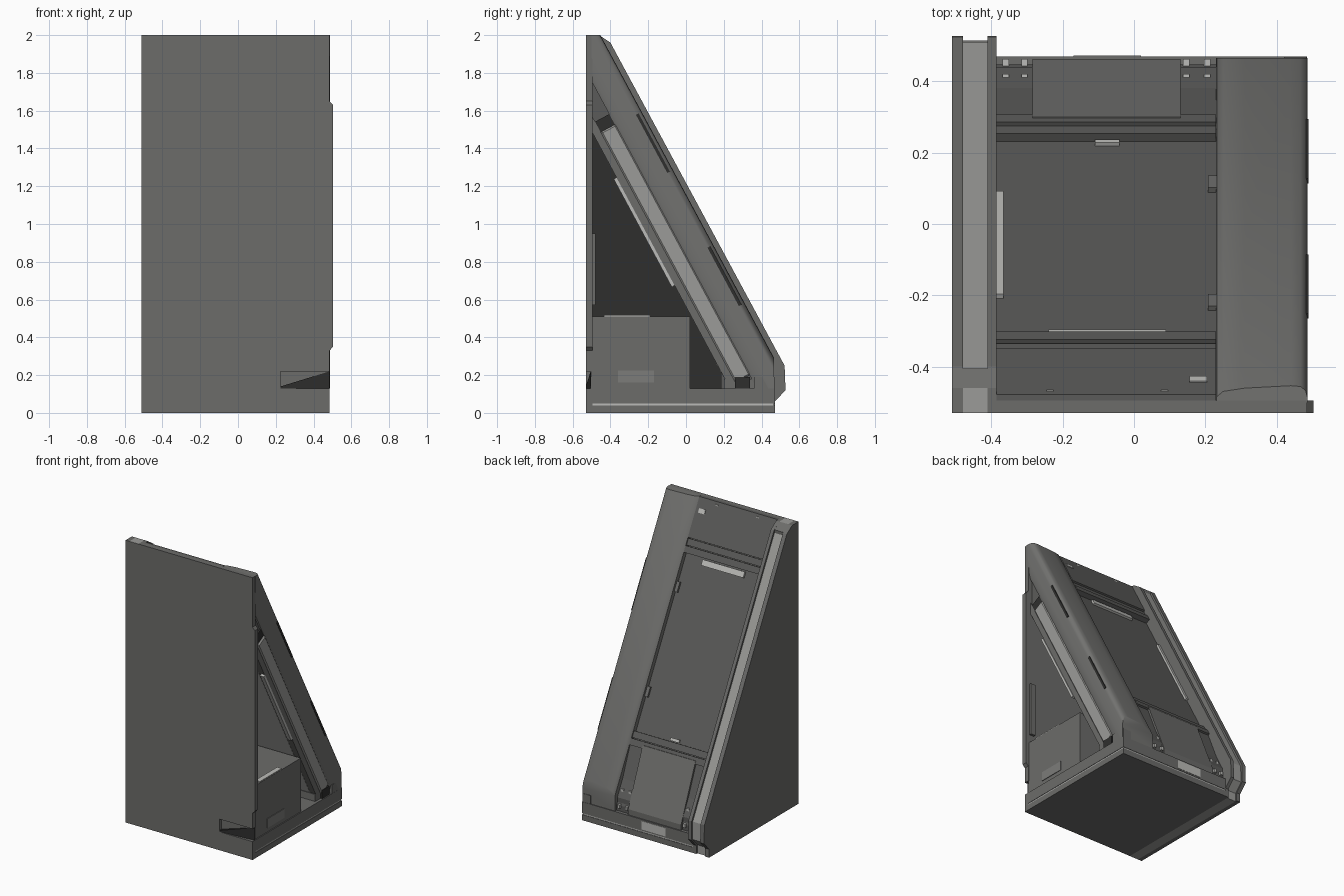
import bpy, bmesh, math
from mathutils import Vector

if "Cube" in bpy.data.objects:
    bpy.data.objects.remove(bpy.data.objects["Cube"])

# Sloped frame: t runs down the rear slope, d points out of it
U = Vector((0, 0.474, -0.881)).normalized()
N = Vector((0, 0.881, 0.474)).normalized()
P0 = Vector((0, -0.40, 1.96))
MAIN, PANEL, BLACK, MID, LIGHT = 0.15, 0.105, 0.028, 0.33, 0.5


def on_slope(x, t, d):
    return Vector((x, 0, 0)) + P0 + U * t + N * d


def color(ob, v):
    key = "grey_%03d" % int(v * 1000)
    mat = bpy.data.materials.get(key) or bpy.data.materials.new(key)
    mat.diffuse_color = (v, v, v * 0.96, 1)
    mat.use_nodes = True
    mat.node_tree.nodes["Principled BSDF"].inputs["Base Color"].default_value = mat.diffuse_color
    ob.data.materials.clear()
    ob.data.materials.append(mat)
    return ob


def loft(name, ring_a, ring_b, clips=(), bevel=0, smooth=False, tone=MAIN):
    """Solid between two matching rings, cut by planes (point, outward normal)."""
    bm = bmesh.new()
    a = [bm.verts.new(p) for p in ring_a]
    b = [bm.verts.new(p) for p in ring_b]
    bm.faces.new(a)
    bm.faces.new(b[::-1])
    for i in range(len(a)):
        j = (i + 1) % len(a)
        bm.faces.new((a[j], a[i], b[i], b[j]))
    for co, no in clips:
        cut = bmesh.ops.bisect_plane(bm, geom=bm.verts[:] + bm.edges[:] + bm.faces[:],
                                     plane_co=co, plane_no=no, clear_outer=True)
        edges = [e for e in cut['geom_cut'] if isinstance(e, bmesh.types.BMEdge)]
        if edges:
            bmesh.ops.holes_fill(bm, edges=edges)
    bmesh.ops.recalc_face_normals(bm, faces=bm.faces[:])
    me = bpy.data.meshes.new(name)
    bm.to_mesh(me)
    bm.free()
    ob = bpy.data.objects.new(name, me)
    bpy.context.collection.objects.link(ob)
    if bevel:
        m = ob.modifiers.new("bevel", 'BEVEL')
        m.width, m.segments = bevel, 1
    if smooth:
        bpy.context.view_layer.objects.active = ob
        ob.select_set(True)
        bpy.ops.object.shade_smooth_by_angle(angle=math.radians(50))
        ob.select_set(False)
    return color(ob, tone)


def side_prism(name, yz, x0, x1, **k):
    return loft(name, [(x0, y, z) for y, z in yz], [(x1, y, z) for y, z in yz], **k)


def box(name, x0, x1, y0, y1, z0, z1, **k):
    return side_prism(name, [(y0, z0), (y1, z0), (y1, z1), (y0, z1)], x0, x1, **k)


def slope_box(name, x0, x1, t0, t1, d0, d1, **k):
    td = [(t0, d0), (t1, d0), (t1, d1), (t0, d1)]
    return loft(name, [on_slope(x0, *p) for p in td], [on_slope(x1, *p) for p in td], **k)


FRONT = ((0, -0.50, 0), (0, -1, 0))
TOP = ((0, 0, 2.0), (0, 0, 1))
FLOOR = ((0, 0, 0.13), (0, 0, -1))
BACK = ((0, 0.465, 0), (0, 1, 0))
CLIPS = [FRONT, TOP, FLOOR, BACK]

# Base with thin trim line on the right and rear
box("base_lower", -0.385, 0.485, -0.53, 0.47, 0, 0.04)
box("base_seam", -0.385, 0.482, -0.52, 0.467, 0.04, 0.05, tone=LIGHT)
box("base_upper", -0.385, 0.485, -0.53, 0.47, 0.05, 0.13)

# Front plate with raised right tab and slot
xz = [(-0.385, 0), (0.485, 0), (0.485, 0.13), (0.225, 0.13), (0.225, 0.22), (0.485, 0.22),
      (0.485, 0.33), (0.503, 0.35), (0.503, 1.63), (0.485, 1.65), (0.485, 2), (-0.385, 2)]
loft("front_plate", [(x, -0.53, z) for x, z in xz], [(x, -0.495, z) for x, z in xz])
box("slot_back", 0.225, 0.48, -0.505, -0.49, 0.13, 0.22)
loft("slot_ramp", [(0.225, -0.53, 0.13), (0.225, -0.53, 0.14), (0.225, -0.50, 0.14)],
     [(0.485, -0.505, 0.13), (0.485, -0.505, 0.22), (0.485, -0.50, 0.22)], tone=BLACK)


# Left wall: light channel recessed between two rails, dark inside lining
def wall_profile(i):
    return [(-0.53, 0), (-0.53, 2), (-0.46, 2), (-0.40 - i, 1.96 - i * 0.5),
            (0.522 - i, 0.25 - i * 0.5), (0.527 - i, 0.12), (0.47 - i, 0.06), (0.47 - i, 0)]


side_prism("left_wall_outer", wall_profile(0), -0.51, -0.48)
side_prism("left_wall_inner", wall_profile(0), -0.41, -0.385)
side_prism("left_wall_channel", wall_profile(0.012), -0.48, -0.41, tone=MID)
side_prism("left_wall_cap", [(-0.53, 1.9), (-0.53, 2), (-0.46, 2), (-0.405, 1.963),
                             (-0.405, 1.9)], -0.48, -0.41)
box("left_wall_front", -0.50, -0.39, -0.5305, -0.52, 0.0, 1.999)
side_prism("inner_lining", [(-0.495, 0.13), (-0.495, 1.5), (0.23, 0.13)], -0.386, -0.38, tone=BLACK)

# Corner beam along the right of the slope, softly rounded at its ridge
arc = [(0.23, -0.085), (0.232, -0.055), (0.25, -0.042), (0.31, -0.034), (0.44, -0.028),
       (0.467, -0.03), (0.481, -0.04), (0.487, -0.06), (0.486, -0.12), (0.478, -0.165),
       (0.468, -0.185), (0.23, -0.185)]
loft("corner_beam", [on_slope(x, -0.3, d) for x, d in arc],
     [on_slope(x, 2.2, d) for x, d in arc], clips=CLIPS, smooth=True, tone=0.17)
for t in (0.40, 1.2):
    slope_box("beam_vent", 0.475, 0.489, t, t + 0.35, -0.062, -0.046, tone=BLACK)

# Upper joint, light tube and frame under the beam
slope_box("beam_upper_joint", 0.2, 0.455, -0.3, 0.36, -0.27, -0.18, clips=CLIPS, tone=PANEL)
slope_box("tube_socket", 0.3, 0.465, 0.33, 0.393, -0.27, -0.18, clips=CLIPS, tone=BLACK)
slope_box("side_light_tube", 0.40, 0.475, 0.393, 1.90, -0.27, -0.18,
          clips=[FLOOR], bevel=0.008, tone=MID)
slope_box("side_frame", 0.30, 0.465, -0.1, 2.1, -0.31, -0.27, clips=CLIPS)
slope_box("side_grip", 0.44, 0.47, 0.644, 1.293, -0.327, -0.31, tone=LIGHT)

# Rear sloped panel with header, frame bars and grips
slope_box("rear_panel", -0.385, 0.42, -0.3, 2.2, -0.30, -0.085,
          clips=CLIPS + [((0, 0.44, 0), (0, 1, 0))], tone=PANEL)
slope_box("rear_panel_lining", -0.385, 0.42, 0.0, 2.2, -0.311, -0.30, clips=CLIPS, tone=LIGHT)
slope_box("rear_header", -0.385, 0.23, -0.3, 0.20, -0.085, -0.05, clips=CLIPS, tone=PANEL)
for t in (0.205, 1.49):
    slope_box("frame_bar", -0.385, 0.23, t, t + 0.045, -0.085, -0.06, tone=PANEL)
    slope_box("frame_bar_step", -0.385, 0.23, t + 0.05, t + 0.095, -0.085, -0.05, tone=PANEL)
slope_box("rear_side_grip", -0.385, -0.366, 0.56, 1.17, -0.085, -0.07, tone=LIGHT)
slope_box("rear_lower_grip", -0.11, -0.04, 1.465, 1.485, -0.085, -0.075, tone=LIGHT)
slope_box("rear_upper_grip", -0.24, 0.09, 0.31, 0.35, -0.085, -0.07, tone=LIGHT)
for t in (0.49, 1.19):
    slope_box("panel_hinge", 0.208, 0.235, t, t + 0.07, -0.085, -0.07)
for x in (-0.235, 0.085):
    box("header_clip", x - 0.01, x + 0.01, -0.50, -0.465, 1.965, 1.985, tone=LIGHT)
slope_box("header_tag", 0.155, 0.205, 0.0, 0.03, -0.05, -0.046, tone=LIGHT)

# Lower rear equipment box, side cheeks, bolts and handle
yz = [(0.2, 0.13), (0.2, 0.56), (0.30, 0.56), (0.462, 0.17), (0.462, 0.13)]
side_prism("rear_box", yz, -0.285, 0.13)
side_prism("rear_box_cheeks", [(y - 0.015, z) for y, z in yz], -0.385, 0.24, tone=PANEL)
for x in (-0.36, -0.307, 0.147, 0.205):
    for y, z in ((0.41, 0.25), (0.452, 0.155)):
        box("bolt", x - 0.009, x + 0.009, y - 0.01, y + 0.01, z, z + 0.025, tone=LIGHT)
box("rear_handle", -0.17, 0.02, 0.45, 0.472, 0.06, 0.12, tone=LIGHT)

# Right equipment box with handle and grips
box("side_box", 0.05, 0.478, -0.495, 0.02, 0.13, 0.51)
box("side_handle", 0.47, 0.482, -0.36, -0.17, 0.16, 0.225, tone=0.2)
box("box_top_grip", 0.44, 0.476, -0.435, -0.19, 0.505, 0.517, tone=LIGHT)
box("front_grip", 0.44, 0.476, -0.496, -0.478, 0.57, 0.95, tone=MAIN)

# Rear corner foot
box("corner_foot", 0.24, 0.465, 0.20, 0.46, 0.13, 0.18)
box("corner_socket", 0.42, 0.478, 0.26, 0.34, 0.13, 0.19, tone=BLACK)
box("corner_cap", 0.42, 0.484, 0.36, 0.468, 0.13, 0.19)
